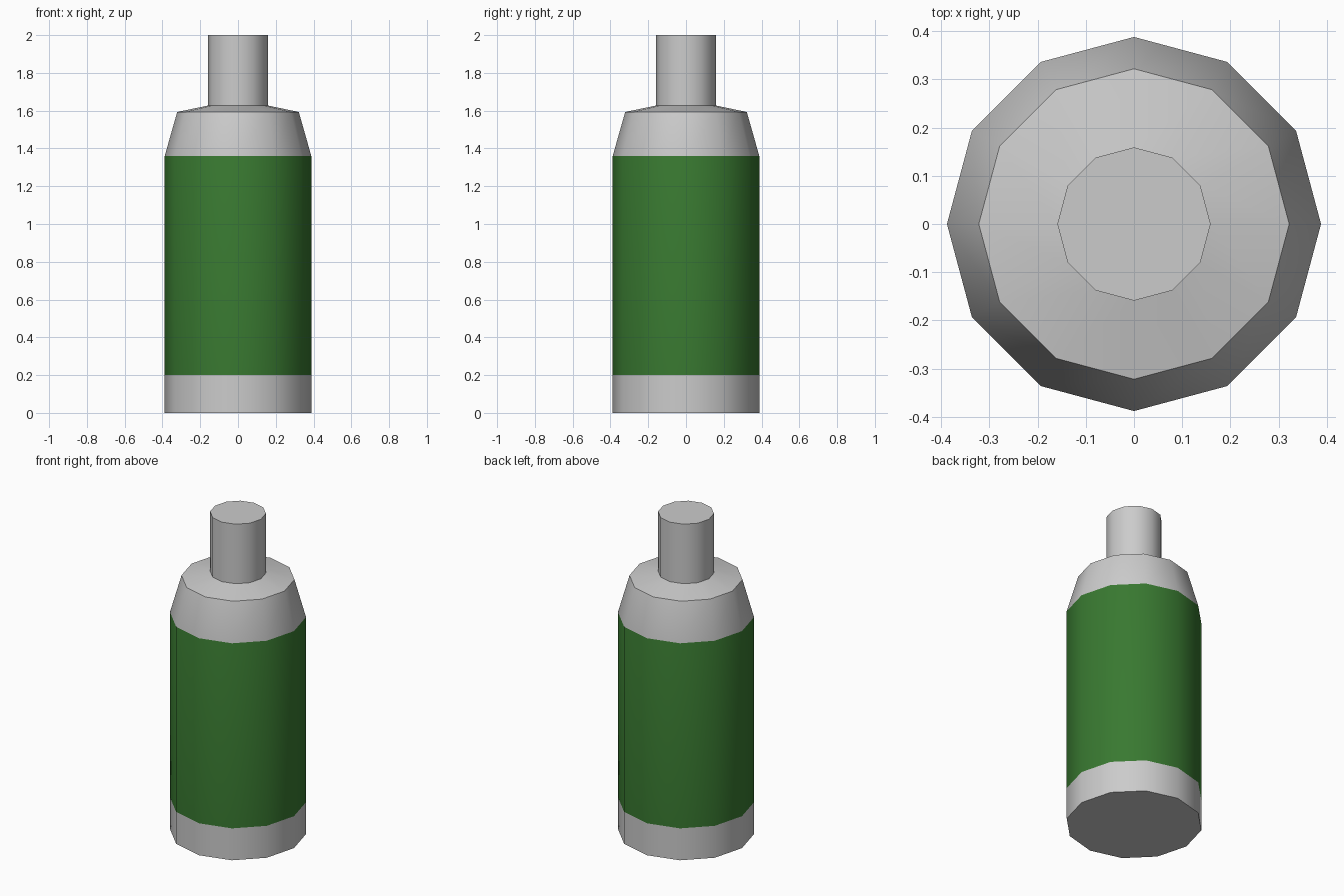
import bpy, bmesh, math

if "Cube" in bpy.data.objects:
    bpy.data.objects.remove(bpy.data.objects["Cube"])

SIDES = 12


def material(name, color):
    m = bpy.data.materials.new(name)
    m.diffuse_color = (*color, 1)
    m.use_nodes = True
    m.node_tree.nodes["Principled BSDF"].inputs["Base Color"].default_value = m.diffuse_color
    return m


def lathe(name, profile, bands, mats):
    """Revolve (radius, z) rings; bands gives a material index per strip."""
    bm = bmesh.new()
    rings = []
    for r, z in profile:
        rings.append([bm.verts.new((r * math.cos(2 * math.pi * i / SIDES),
                                    r * math.sin(2 * math.pi * i / SIDES), z))
                      for i in range(SIDES)])
    for a, b, mat in zip(rings, rings[1:], bands):
        for i in range(SIDES):
            j = (i + 1) % SIDES
            bm.faces.new((a[i], a[j], b[j], b[i])).material_index = mat
    bm.faces.new(rings[0][::-1])
    bm.faces.new(rings[-1])
    me = bpy.data.meshes.new(name)
    bm.to_mesh(me)
    bm.free()
    for m in mats:
        me.materials.append(m)
    ob = bpy.data.objects.new(name, me)
    bpy.context.collection.objects.link(ob)
    bpy.context.view_layer.objects.active = ob
    ob.select_set(True)
    bpy.ops.object.shade_smooth_by_angle(angle=math.radians(40))
    ob.select_set(False)
    return ob


grey = material("grey_metal", (0.8, 0.8, 0.8))
green = material("green_band", (0.04, 0.19, 0.03))

# Canister: base, green band, tapered shoulder, shallow top, neck
lathe("canister",
      [(0.388, 0), (0.388, 0.20), (0.388, 1.36),
       (0.322, 1.593), (0.159, 1.627), (0.159, 2.0)],
      [0, 1, 0, 0, 0], [grey, green])
